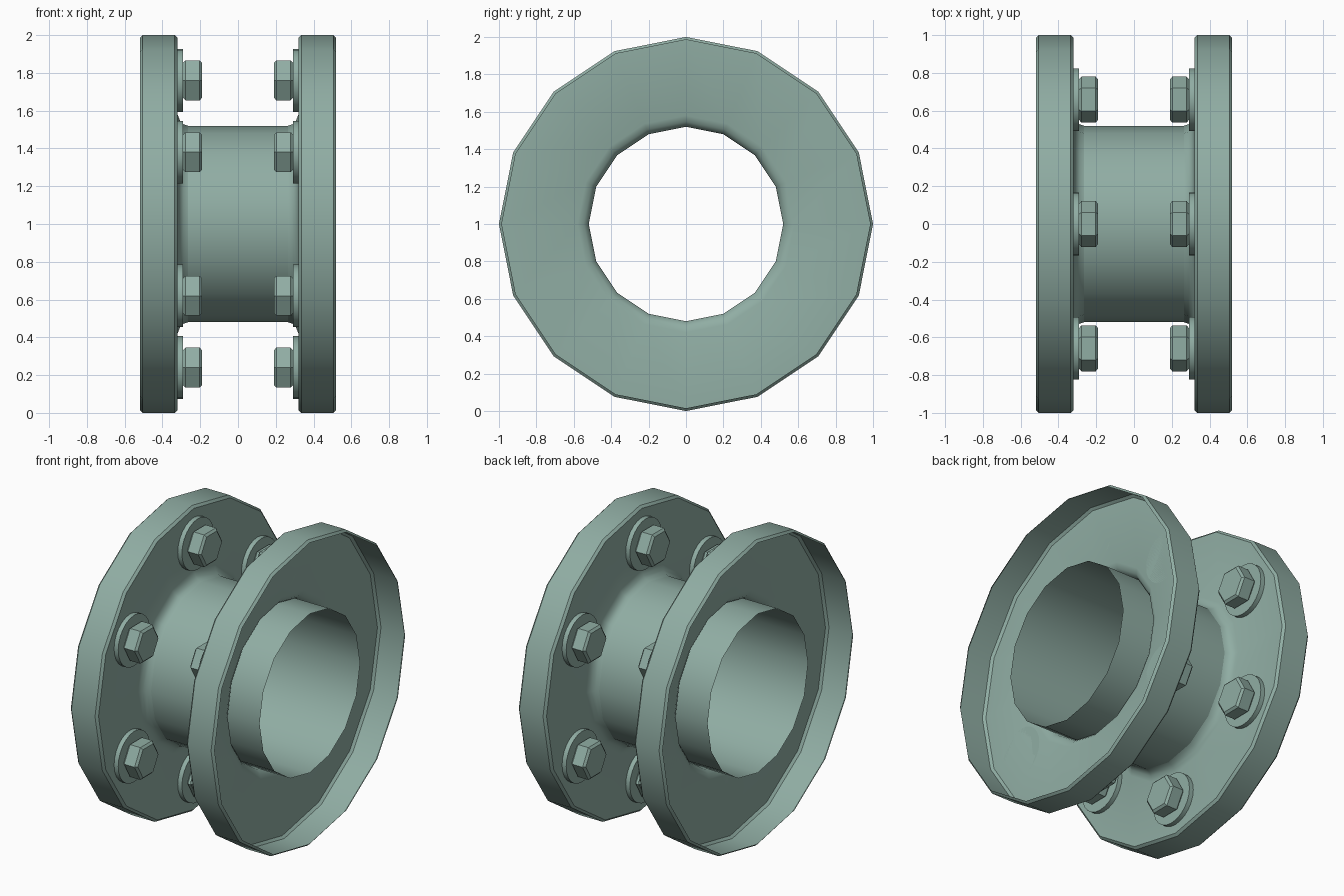
import bpy
import bmesh
from math import sin, cos, pi, radians

cube = bpy.data.objects.get("Cube")
if cube:
    bpy.data.objects.remove(cube, do_unlink=True)

# Single painted-metal colour
paint = bpy.data.materials.new("grey_green_paint")
paint.use_nodes = True
colour = (0.28, 0.42, 0.37, 1)
paint.diffuse_color = colour
paint.node_tree.nodes["Principled BSDF"].inputs["Base Color"].default_value = colour


def lathe(name, profile, sides, side=1, y=0.0, z=1.0, caps=False):
    """Revolve (x, radius) points about an axis parallel to x."""
    bm = bmesh.new()
    rings = []
    for x, r in profile:
        angles = [2 * pi * i / sides for i in range(sides)]
        rings.append([bm.verts.new((side * x, y + r * cos(a), z + r * sin(a)))
                      for a in angles])
    for a, b in zip(rings, rings[1:]):
        for i in range(sides):
            j = (i + 1) % sides
            bm.faces.new((a[i], a[j], b[j], b[i]))
    if caps:
        bm.faces.new(rings[0])
        bm.faces.new(rings[-1])
    bmesh.ops.recalc_face_normals(bm, faces=bm.faces)
    mesh = bpy.data.meshes.new(name)
    bm.to_mesh(mesh)
    bm.free()
    mesh.materials.append(paint)
    obj = bpy.data.objects.new(name, mesh)
    bpy.context.collection.objects.link(obj)
    bpy.ops.object.select_all(action="DESELECT")
    obj.select_set(True)
    bpy.context.view_layer.objects.active = obj
    bpy.ops.object.shade_smooth_by_angle(angle=radians(35))
    return obj


# Thin-walled pipe running the full width
lathe("pipe", [(-0.52, 0.52), (0.52, 0.52)], 16)

# Hollow flange: fillet at the pipe, plate, then chamfered rim open outward
flange = [(0.265, 0.52), (0.288, 0.528), (0.307, 0.547), (0.32, 0.58),
          (0.32, 0.985), (0.335, 1.0), (0.505, 1.0), (0.52, 0.985)]
washer = [(0.32, 0.166), (0.29, 0.166)]
bolt = [(0.29, 0.108), (0.278, 0.122), (0.203, 0.122), (0.19, 0.106)]

for side, label in ((1, "left"), (-1, "right")):
    lathe(label + "_flange", flange, 16, side)
    # Six bolts and washers around the inward face of the plate
    for k in range(6):
        a = pi / 2 + k * pi / 3
        y, z = 0.76 * cos(a), 1 + 0.76 * sin(a)
        lathe(f"{label}_washer_{k + 1}", washer, 24, side, y, z, True)
        lathe(f"{label}_bolt_head_{k + 1}", bolt, 6, side, y, z, True)
